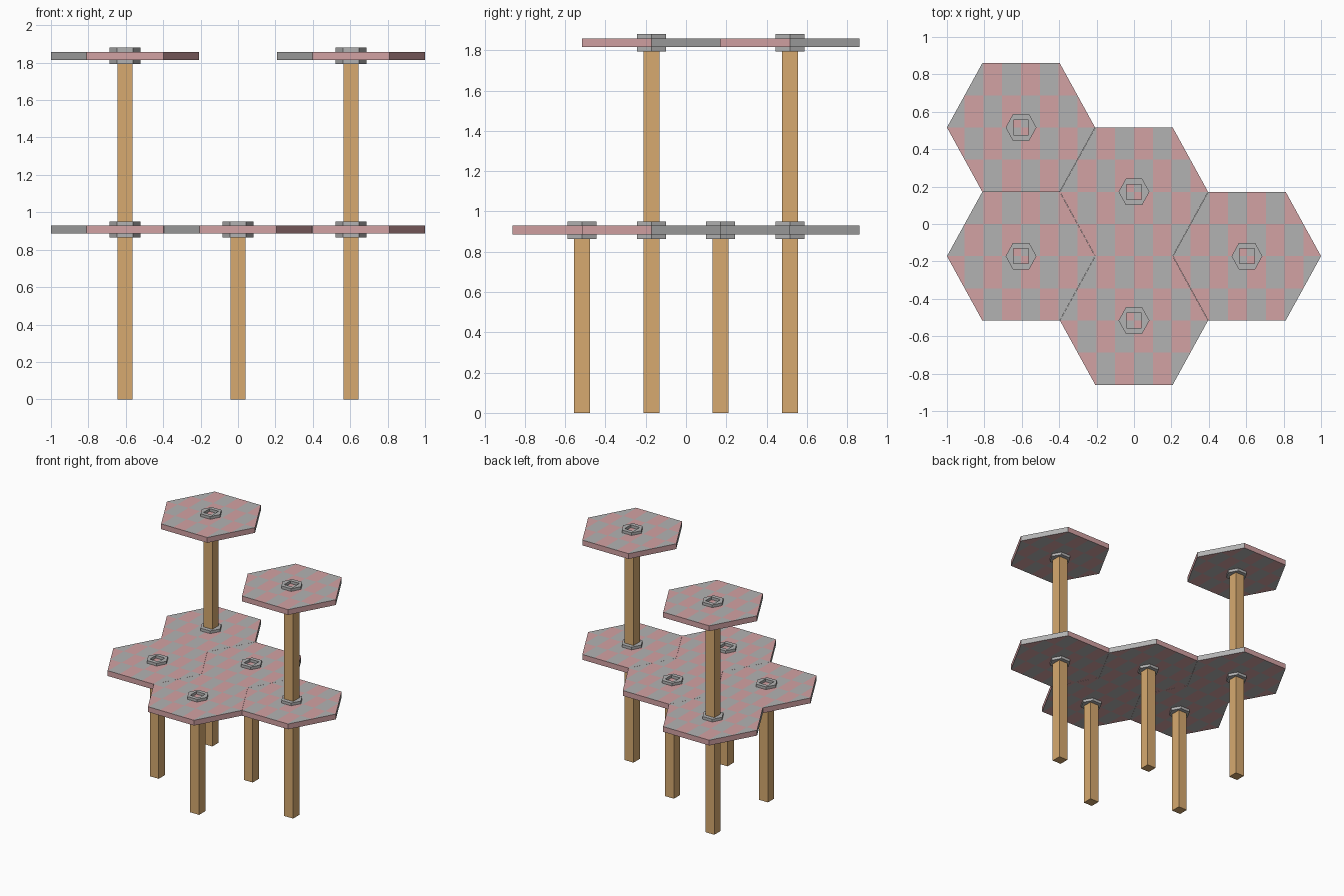
import bpy, bmesh, math

if "Cube" in bpy.data.objects:
    bpy.data.objects.remove(bpy.data.objects["Cube"])

# Main dimensions
HEX = [(0.396, 0), (0.207, 0.344), (-0.207, 0.344),
       (-0.396, 0), (-0.207, -0.344), (0.207, -0.344)]
DX, DY = 0.604, 0.172            # hexagonal grid steps
POST_W, POST_H = 0.08, 0.886     # square posts
PLATE_T, LIP = 0.043, 0.022      # platform thickness, collar overhang
LEVEL = POST_H + PLATE_T         # height of one storey
COLLAR = 0.208                   # collar size relative to platform


def material(name, rgb):
    m = bpy.data.materials.new(name)
    m.diffuse_color = (*rgb, 1)
    m.use_nodes = True
    m.node_tree.nodes["Principled BSDF"].inputs["Base Color"].default_value = m.diffuse_color
    return m


GREY = material("grey", (0.45, 0.45, 0.45))
PINK = material("pink", (0.65, 0.36, 0.37))
WOOD = material("wood", (0.68, 0.40, 0.16))


def add(name, mesh, mats, loc):
    ob = bpy.data.objects.new(name, mesh)
    if not mesh.materials:
        for m in mats:
            mesh.materials.append(m)
    ob.location = loc
    bpy.context.collection.objects.link(ob)
    return ob


# Hexagonal platform with chequered top and underside
def platform_mesh():
    bm = bmesh.new()
    base = bm.faces.new([bm.verts.new((x, y, 0)) for x, y in HEX])
    top = bmesh.ops.extrude_face_region(bm, geom=[base])["geom"]
    bmesh.ops.translate(bm, vec=(0, 0, PLATE_T),
                        verts=[v for v in top if isinstance(v, bmesh.types.BMVert)])
    bmesh.ops.recalc_face_normals(bm, faces=bm.faces)
    cx, cy = DX / 6, DY
    cuts = [((i * cx, 0, 0), (1, 0, 0)) for i in range(-3, 4)]
    cuts += [((0, i * cy, 0), (0, 1, 0)) for i in (-1, 0, 1)]
    for co, no in cuts:
        bmesh.ops.bisect_plane(bm, geom=bm.verts[:] + bm.edges[:] + bm.faces[:],
                               plane_co=co, plane_no=no)
    for f in bm.faces:
        c, n = f.calc_center_median(), f.normal
        if abs(n.z) > 0.5:
            f.material_index = (math.floor(c.x / cx) + math.floor(c.y / cy)) % 2
        else:
            f.material_index = int(n.x * n.y < 0.01)
    mesh = bpy.data.meshes.new("platform")
    bm.to_mesh(mesh)
    bm.free()
    return mesh


# Hexagonal collar with a square socket, from a two-loop filled curve
def collar_mesh():
    cu = bpy.data.curves.new("collar_profile", "CURVE")
    cu.dimensions, cu.fill_mode, cu.extrude = "2D", "BOTH", LIP / 2
    h = POST_W / 2
    outer = [(x * COLLAR, y * COLLAR) for x, y in HEX]
    for loop in (outer, [(-h, -h), (h, -h), (h, h), (-h, h)]):
        s = cu.splines.new("POLY")
        s.points.add(len(loop) - 1)
        for p, (x, y) in zip(s.points, loop):
            p.co = (x, y, 0, 1)
        s.use_cyclic_u = True
    helper = bpy.data.objects.new("collar_profile", cu)
    bpy.context.collection.objects.link(helper)
    deps = bpy.context.evaluated_depsgraph_get()
    mesh = bpy.data.meshes.new_from_object(helper.evaluated_get(deps))
    bpy.data.objects.remove(helper)
    for p in mesh.polygons:
        p.use_smooth = False
    return mesh


# Square post standing on its base
def post_mesh():
    bm = bmesh.new()
    bmesh.ops.create_cube(bm, size=1)
    bmesh.ops.scale(bm, vec=(POST_W, POST_W, POST_H), verts=bm.verts)
    bmesh.ops.translate(bm, vec=(0, 0, POST_H / 2), verts=bm.verts)
    mesh = bpy.data.meshes.new("post")
    bm.to_mesh(mesh)
    bm.free()
    return mesh


PLATFORM, RING, POST = platform_mesh(), collar_mesh(), post_mesh()


# One post, its platform and the collars above and below
def module(label, col, row, storey):
    x, y, z = col * DX, row * DY, storey * LEVEL
    add(label + "_post", POST, [WOOD], (x, y, z))
    add(label + "_platform", PLATFORM, [GREY, PINK], (x, y, z + POST_H))
    add(label + "_lower_collar", RING, [GREY], (x, y, z + POST_H - LIP / 2))
    add(label + "_upper_collar", RING, [GREY], (x, y, z + LEVEL + LIP / 2))


# Five lower tables, two stacked on top
for label, col, row, storey in (("back_left", -1, 3, 0), ("left", -1, -1, 0),
                                ("centre", 0, 1, 0), ("front", 0, -3, 0),
                                ("right", 1, -1, 0),
                                ("top_back_left", -1, 3, 1), ("top_right", 1, -1, 1)):
    module(label, col, row, storey)
